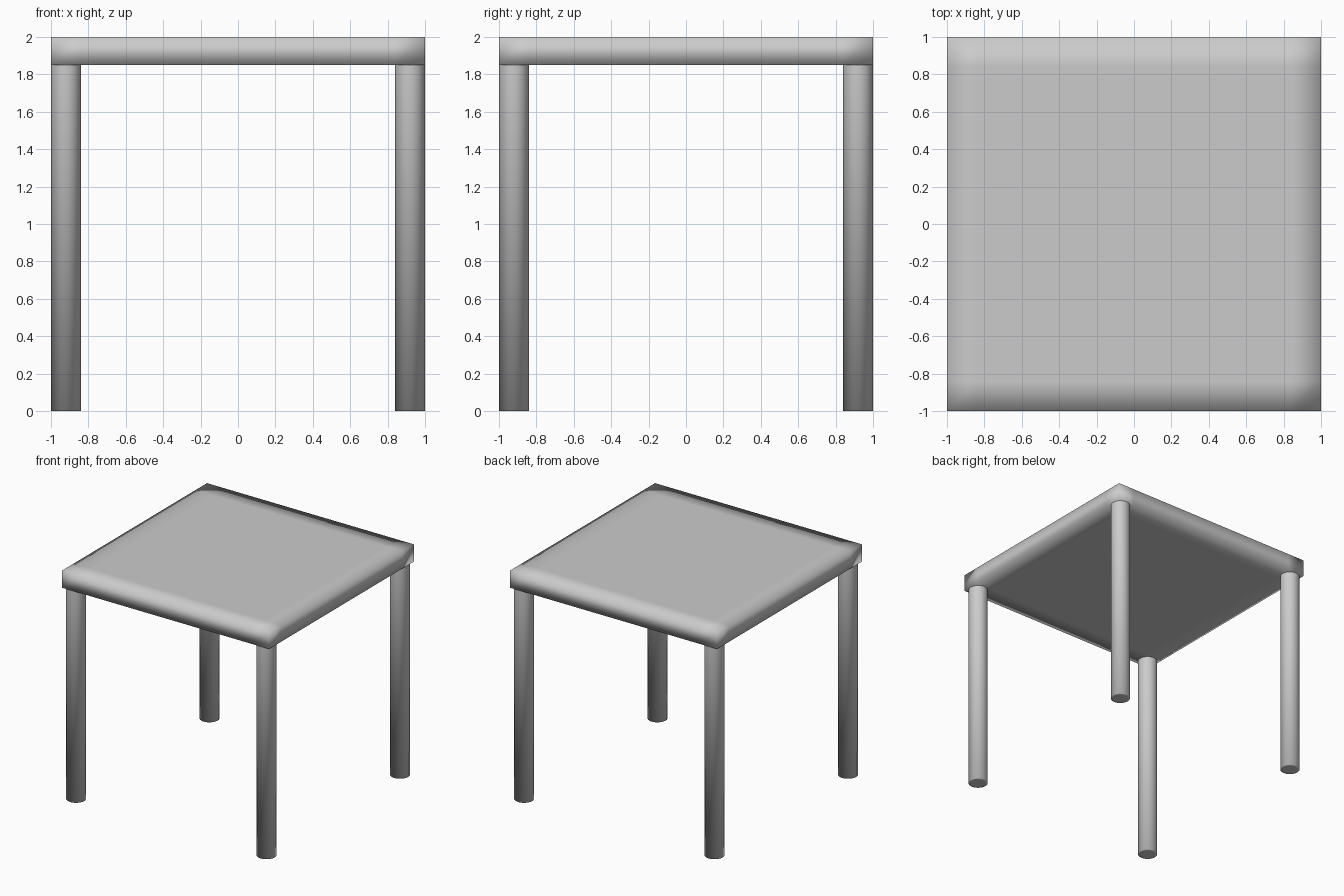
import bpy, bmesh

if "Cube" in bpy.data.objects:
    bpy.data.objects.remove(bpy.data.objects["Cube"])

LEG_R = 0.08
TOP_Z, UNDER_Z = 2.0, 1.85


def finish(bm, name):
    bmesh.ops.recalc_face_normals(bm, faces=bm.faces)
    for f in bm.faces:
        f.smooth = True
    mesh = bpy.data.meshes.new(name)
    bm.to_mesh(mesh)
    bm.free()
    obj = bpy.data.objects.new(name, mesh)
    bpy.context.collection.objects.link(obj)
    return obj


# Table top: slab with border loops in line with the legs, softly shaded
def table_top():
    bm = bmesh.new()
    cuts = (-1, -1 + 2 * LEG_R, 1 - 2 * LEG_R, 1)
    grid = [[bm.verts.new((x, y, UNDER_Z)) for x in cuts] for y in cuts]
    for j in range(3):
        for i in range(3):
            bm.faces.new((grid[j][i], grid[j][i + 1],
                          grid[j + 1][i + 1], grid[j + 1][i]))
    base = bm.faces[:]
    ext = bmesh.ops.extrude_face_region(bm, geom=base, use_keep_orig=True)
    moved = [v for v in ext["geom"] if isinstance(v, bmesh.types.BMVert)]
    bmesh.ops.translate(bm, verts=moved, vec=(0, 0, TOP_Z - UNDER_Z))
    finish(bm, "table_top")


# Round leg, open where it meets the top, with a softly shaded foot
def leg(name, x, y):
    bm = bmesh.new()
    ring = bmesh.ops.create_circle(bm, segments=32, radius=LEG_R, cap_ends=True)
    foot = bm.faces[:]
    edges = bm.edges[:]
    ext = bmesh.ops.extrude_edge_only(bm, edges=edges)
    upper = [v for v in ext["geom"] if isinstance(v, bmesh.types.BMVert)]
    bmesh.ops.translate(bm, verts=upper, vec=(0, 0, UNDER_Z))
    bmesh.ops.inset_region(bm, faces=foot, thickness=0.02)
    obj = finish(bm, name)
    obj.location = (x, y, 0)


table_top()
off = 1 - LEG_R
for row, y in (("front", -off), ("back", off)):
    for side, x in (("left", -off), ("right", off)):
        leg(f"{row}_{side}_leg", x, y)
